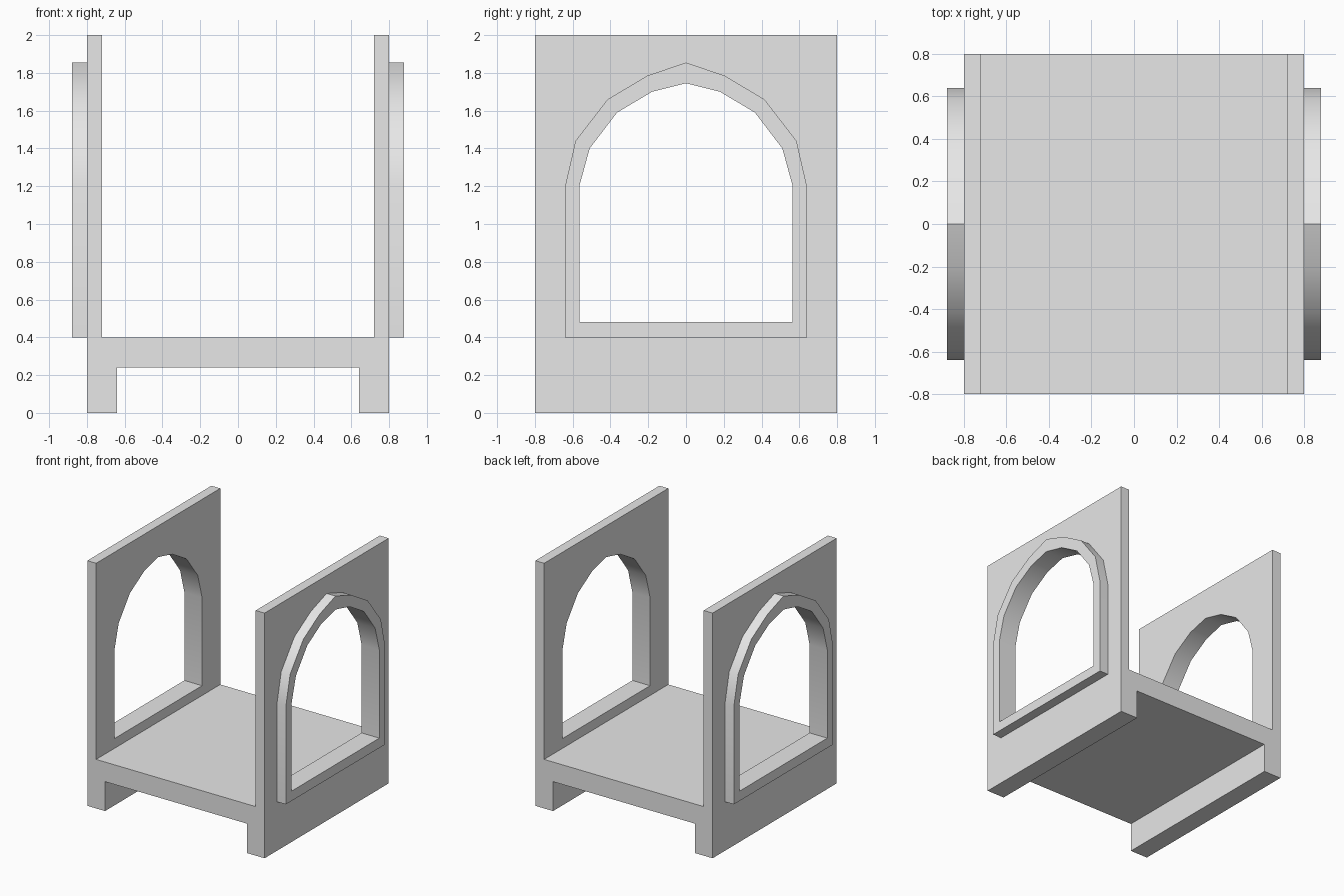
import bpy
import bmesh
import math

cube = bpy.data.objects.get("Cube")
if cube:
    bpy.data.objects.remove(cube, do_unlink=True)

grey = bpy.data.materials.new("plain grey")
grey.use_nodes = True
colour = (0.8, 0.8, 0.8, 1)
grey.diffuse_color = colour
grey.node_tree.nodes["Principled BSDF"].inputs["Base Color"].default_value = colour


def finish(name, bm):
    bmesh.ops.recalc_face_normals(bm, faces=bm.faces)
    mesh = bpy.data.meshes.new(name)
    bm.to_mesh(mesh)
    bm.free()
    mesh.materials.append(grey)
    obj = bpy.data.objects.new(name, mesh)
    bpy.context.collection.objects.link(obj)
    bpy.ops.object.select_all(action="DESELECT")
    obj.select_set(True)
    bpy.context.view_layer.objects.active = obj
    bpy.ops.object.shade_smooth_by_angle(angle=math.radians(30))


def mirrored(half):
    """Close a half profile (bottom to apex) across y = 0."""
    return half + [(-y, z) for y, z in reversed(half[:-1])]


def ring(name, outer, inner, x0, x1):
    """Plate from x0 to x1 with an opening; both outlines have equal counts."""
    bm = bmesh.new()
    loops = [[bm.verts.new((x, y, z)) for y, z in mirrored(outline)]
             for x, outline in ((x0, outer), (x1, outer), (x1, inner), (x0, inner))]
    count = len(loops[0])
    for k in range(4):
        a, b = loops[k], loops[(k + 1) % 4]
        for i in range(count):
            j = (i + 1) % count
            bm.faces.new((a[i], a[j], b[j], b[i]))
    finish(name, bm)


# Floor with a runner under each side
base = [(-0.8, 0), (-0.64, 0), (-0.64, 0.24), (0.64, 0.24), (0.64, 0), (0.8, 0),
        (0.8, 0.4), (-0.8, 0.4)]
bm = bmesh.new()
face = bm.faces.new([bm.verts.new((x, -0.8, z)) for x, z in base])
new = bmesh.ops.extrude_face_region(bm, geom=[face])["geom"]
bmesh.ops.translate(bm, vec=(0, 1.6, 0),
                    verts=[v for v in new if isinstance(v, bmesh.types.BMVert)])
finish("floor_and_runners", bm)

# Half outlines of the opening, its raised frame and the wall
opening = [(0.565, 0.48), (0.565, 1.2), (0.51, 1.4), (0.365, 1.59), (0.18, 1.7), (0, 1.745)]
frame = [(0.64, 0.4), (0.64, 1.2), (0.585, 1.44), (0.415, 1.66), (0.205, 1.785), (0, 1.855)]
wall = [(0.8, 0.4), (0.8, 1.2), (0.8, 1.44), (0.8, 2), (0.205, 2), (0, 2)]

# Side walls and arched frames
for side, s in (("left", 1), ("right", -1)):
    ring(side + "_wall", wall, opening, s * 0.72, s * 0.8)
    ring(side + "_arch_frame", frame, opening, s * 0.8, s * 0.88)
